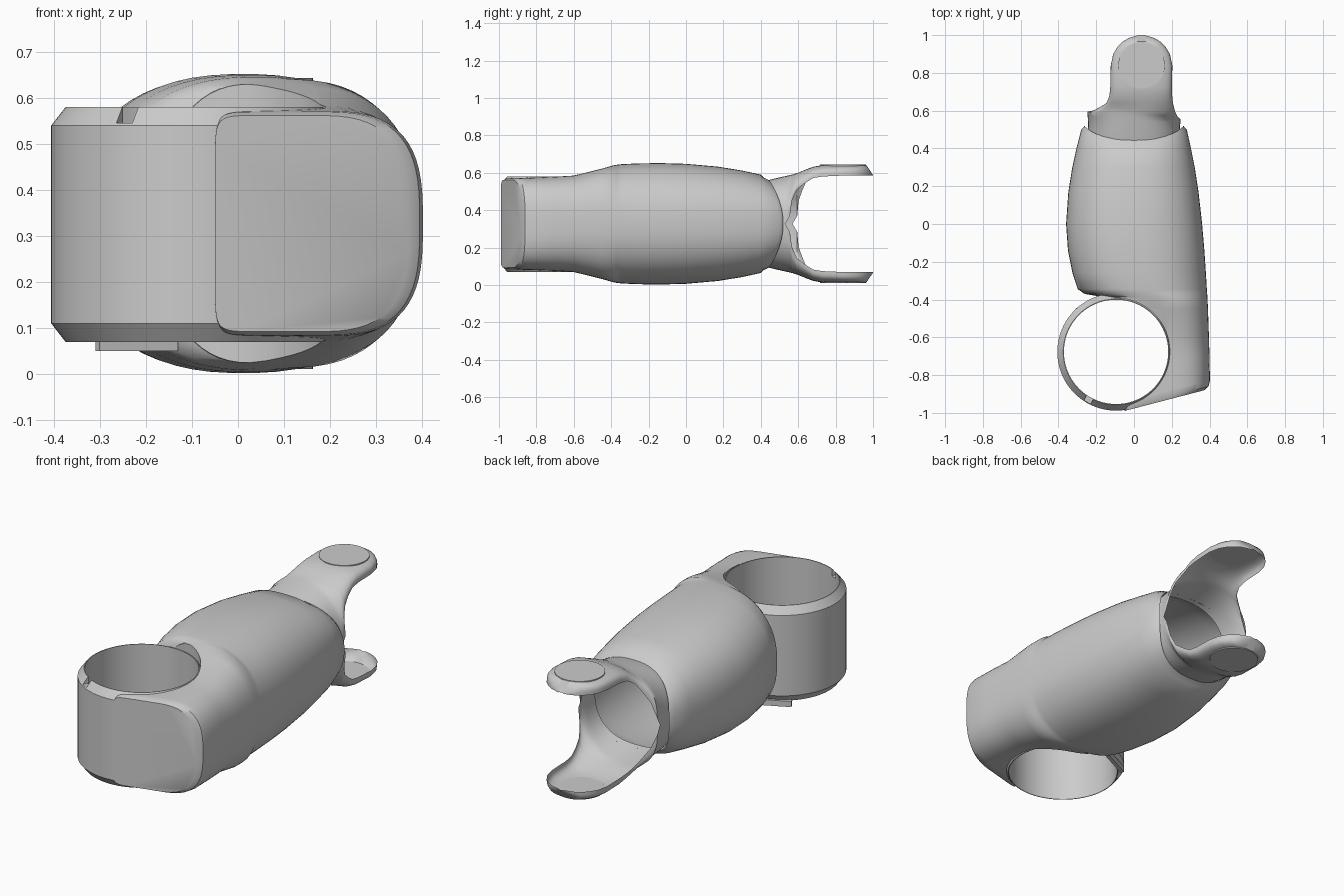
import bpy, bmesh, math
from mathutils import Vector

if "Cube" in bpy.data.objects:
    bpy.data.objects.remove(bpy.data.objects["Cube"])

MID = 0.327                      # mirror height of the whole part
RING = Vector((-0.095, -0.677))  # ring centre in plan


def make(name, bm, angle=35):
    bmesh.ops.recalc_face_normals(bm, faces=bm.faces)
    me = bpy.data.meshes.new(name)
    bm.to_mesh(me)
    bm.free()
    ob = bpy.data.objects.new(name, me)
    bpy.context.collection.objects.link(ob)
    smooth(ob, angle)
    return ob


def smooth(ob, angle=35):
    bpy.ops.object.select_all(action='DESELECT')
    ob.select_set(True)
    bpy.context.view_layer.objects.active = ob
    bpy.ops.object.shade_smooth_by_angle(angle=math.radians(angle))


def bridge(bm, rows, closed):
    n = len(rows[0])
    for a, b in zip(rows, rows[1:]):
        for i in range(n if closed else n - 1):
            j = (i + 1) % n
            bm.faces.new((a[i], a[j], b[j], b[i]))


def spow(v, p):
    return math.copysign(abs(v) ** (2 / p), v)


def lathe(name, profile, n=96):
    """Closed (radius, z) profile spun round the ring axis."""
    bm = bmesh.new()
    cols = []
    for i in range(n):
        t = 2 * math.pi * i / n
        cols.append([bm.verts.new((RING.x + r * math.cos(t), RING.y + r * math.sin(t), z))
                     for r, z in profile])
    bridge(bm, cols + [cols[0]], True)
    return make(name, bm)


def box(name, loc, size, rot=0):
    bpy.ops.mesh.primitive_cube_add(size=1, location=loc, rotation=(0, 0, rot))
    ob = bpy.context.object
    ob.name = name
    ob.scale = size
    return ob


def cut(ob, cutter):
    m = ob.modifiers.new("cut", 'BOOLEAN')
    m.operation = 'DIFFERENCE'
    m.solver = 'EXACT'
    m.object = cutter
    bpy.context.view_layer.objects.active = ob
    bpy.ops.object.modifier_apply(modifier=m.name)
    bpy.data.objects.remove(cutter)


# Main shell: y, x left, x right, z top, left roundness, right roundness, end slant
stations = [
    (0.52, -0.262, 0.262, 0.560, 2.5, 2.5, 0),
    (0.50, -0.280, 0.280, 0.575, 2.5, 2.5, 0),
    (0.40, -0.305, 0.302, 0.590, 2.5, 2.5, 0),
    (0.30, -0.327, 0.322, 0.612, 2.4, 2.4, 0),
    (0.17, -0.348, 0.342, 0.633, 2.4, 2.4, 0),
    (0.00, -0.360, 0.361, 0.648, 2.4, 2.4, 0),
    (-0.14, -0.350, 0.373, 0.652, 2.4, 2.4, 0),
    (-0.26, -0.326, 0.381, 0.650, 2.4, 2.4, 0),
    (-0.345, -0.298, 0.386, 0.646, 2.4, 2.4, 0),
    (-0.37, -0.262, 0.388, 0.643, 2.5, 2.4, 0),
    (-0.387, -0.160, 0.389, 0.640, 3, 2.4, 0),
    (-0.45, -0.10, 0.392, 0.622, 6, 2.5, 0),
    (-0.60, -0.08, 0.397, 0.585, 10, 2.6, 0),
    (-0.70, -0.06, 0.400, 0.578, 10, 2.8, 0.08),
    (-0.83, -0.05, 0.402, 0.572, 12, 3, 0.22),
    (-0.86, -0.05, 0.395, 0.570, 12, 3, 0.25),
    (-0.88, -0.05, 0.372, 0.562, 12, 3, 0.26),
]
bm = bmesh.new()
rows = []
for y, xl, xr, zt, pl, pr, s in stations:
    cx, w, h = (xl + xr) / 2, (xr - xl) / 2, zt - MID
    row = []
    for i in range(64):
        t = 2 * math.pi * (i + 0.5) / 64
        p = pr if math.cos(t) > 0 else pl
        x = cx + w * spow(math.cos(t), p)
        row.append(bm.verts.new((x, y + s * (x - xr), MID + h * spow(math.sin(t), p))))
    rows.append(row)
bridge(bm, rows, True)
bm.faces.new(rows[0])
bm.faces.new(rows[-1])
shell = make("main_shell", bm)
cut(shell, lathe("ring_cutter", [(0.02, -0.5), (0.285, -0.5), (0.285, 1.2), (0.02, 1.2)]))
# remove any core left inside the ring, open the back and curve its rim
bm = bmesh.new()
bm.from_mesh(shell.data)
core = [v for v in bm.verts if (v.co.xy - RING).length < 0.27]
bmesh.ops.delete(bm, geom=core, context='VERTS')
bm.normal_update()
cap = [f for f in bm.faces if f.normal.y > 0.9 and f.calc_center_median().y > 0.515]
bmesh.ops.delete(bm, geom=cap, context='FACES')
for v in bm.verts:
    if v.co.y > 0.49:
        v.co.y -= 0.08 * ((v.co.z - MID) / 0.24) ** 2
bm.to_mesh(shell.data)
bm.free()
smooth(shell)

# Ring with chamfered outer rims and a small notch
ring = lathe("front_ring", [(0.276, 0.07), (0.28, 0.07), (0.311, 0.11),
                            (0.311, 0.54), (0.28, 0.58), (0.276, 0.58)])
cut(ring, box("notch_cutter", (-0.24, -0.93, 0.575), (0.04, 0.12, 0.06), -0.5))
smooth(ring)
box("ring_tab", (-0.22, -0.415, 0.065), (0.19, 0.02, 0.03), math.radians(26))

# Fork: two hollow half-shell arms; y, centre x, half width, rim z, top z, roundness
arm = [
    (0.42, 0.00, 0.245, MID, 0.555, 2.5),
    (0.50, 0.00, 0.243, MID, 0.575, 2.5),
    (0.55, 0.00, 0.245, MID, 0.586, 2.4),
    (0.575, 0.00, 0.247, 0.37, 0.592, 2.3),
    (0.585, 0.01, 0.222, 0.45, 0.595, 2.3),
    (0.61, 0.023, 0.195, 0.51, 0.603, 2.4),
    (0.64, 0.03, 0.176, 0.547, 0.617, 2.6),
    (0.68, 0.036, 0.166, 0.572, 0.632, 3),
    (0.73, 0.038, 0.163, 0.580, 0.641, 3.4),
    (0.84, 0.040, 0.163, 0.585, 0.642, 3.6),
    (0.90, 0.040, 0.150, 0.585, 0.642, 3.6),
    (0.94, 0.040, 0.126, 0.585, 0.642, 3.4),
    (0.965, 0.040, 0.100, 0.585, 0.640, 3),
    (0.985, 0.040, 0.068, 0.585, 0.610, 2.6),
    (1.00, 0.040, 0.015, 0.584, 0.588, 2),
]
for name, sign in (("fork_arm_top", 1), ("fork_arm_bottom", -1)):
    bm = bmesh.new()
    rows = []
    for y, cx, w, ze, zt, p in arm:
        row = []
        for i in range(33):
            t = math.pi * i / 32
            x = cx + w * spow(math.cos(t), p)
            z = ze + (zt - ze) * abs(math.sin(t)) ** (2 / p)
            skew = -0.08 * x if 0.54 < y < 0.62 else 0
            row.append(bm.verts.new((x, y + skew, MID + sign * (z - MID))))
        rows.append(row)
    bridge(bm, rows, False)
    make(name, bm, 50)
    # flush pivot disc
    bpy.ops.mesh.primitive_cylinder_add(vertices=48, radius=0.123, depth=0.006,
                                        location=(0.04, 0.84, MID + sign * 0.313))
    bpy.context.object.name = name + "_pivot_disc"
